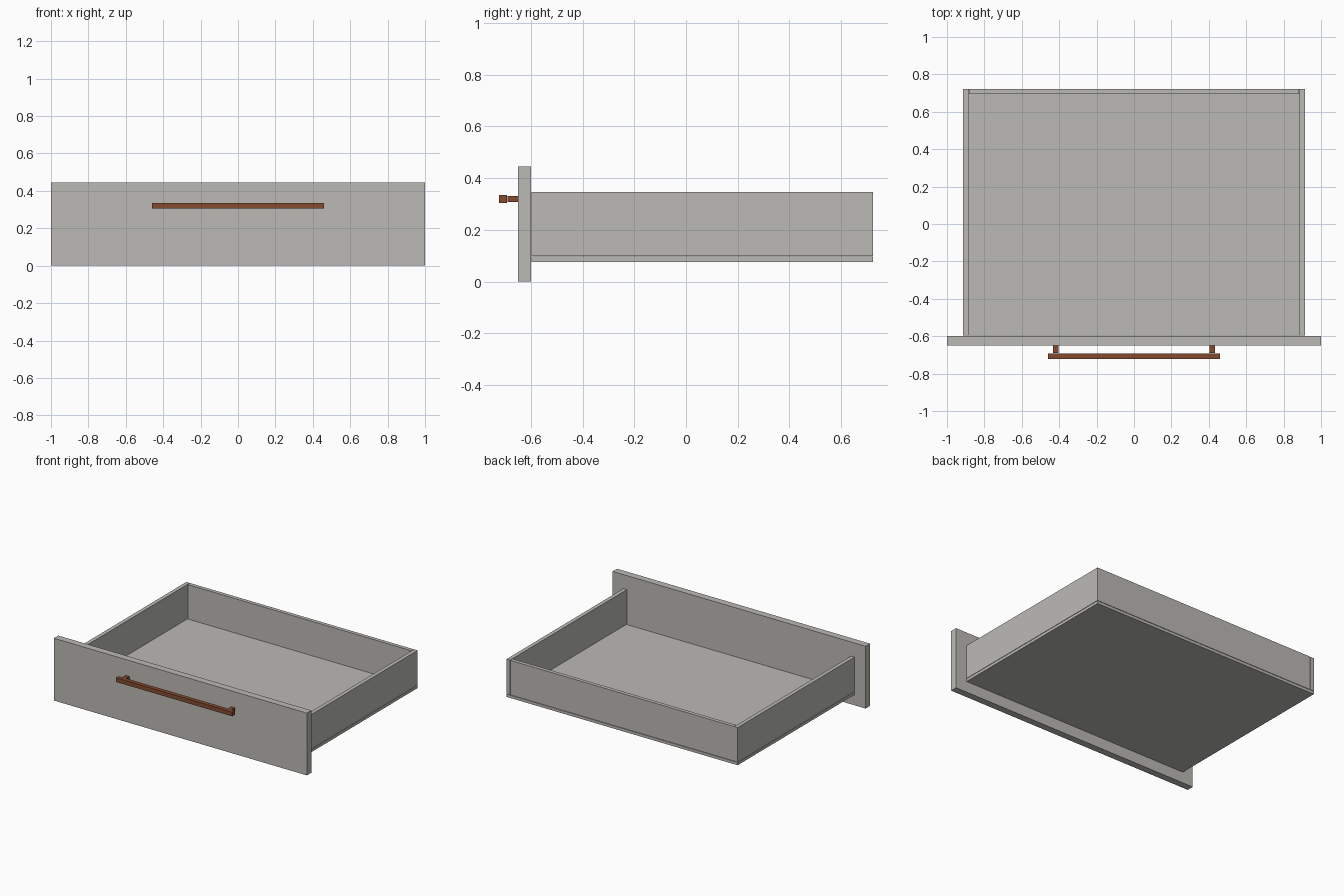
import bpy

cube = bpy.data.objects.get("Cube")
if cube:
    bpy.data.objects.remove(cube, do_unlink=True)


def make_material(name, rgb):
    mat = bpy.data.materials.new(name)
    mat.use_nodes = True
    mat.diffuse_color = (*rgb, 1)
    mat.node_tree.nodes["Principled BSDF"].inputs["Base Color"].default_value = (*rgb, 1)
    return mat


def box(name, x, y, z, mat):
    """Flat-sided board spanning the given (low, high) ranges."""
    spans = (x, y, z)
    bpy.ops.mesh.primitive_cube_add(size=1, location=[(a + b) / 2 for a, b in spans])
    obj = bpy.context.object
    obj.name = name
    obj.scale = [b - a for a, b in spans]
    bpy.ops.object.transform_apply(location=False, rotation=False, scale=True)
    obj.data.materials.append(mat)
    return obj


grey = make_material("warm grey board", (0.50, 0.49, 0.46))
brown = make_material("brown handle", (0.23, 0.07, 0.03))

# Drawer boards, separated by hairline joints
depth = (-0.597, 0.722)
wall_height = (0.1, 0.346)
box("front_panel", (-1, 1), (-0.65, -0.6), (0, 0.445), grey)
box("bottom_panel", (-0.914, 0.914), depth, (0.077, 0.097), grey)
box("back_panel", (-0.883, 0.883), (0.695, 0.722), wall_height, grey)

# Handle bar
box("handle_bar", (-0.46, 0.46), (-0.722, -0.692), (0.305, 0.335), brown)

# Mirrored side walls and handle posts
for label, side in (("right", -1), ("left", 1)):
    def mirrored(inner, outer):
        return tuple(sorted((side * inner, side * outer)))
    box(label + "_side_panel", mirrored(0.886, 0.914), depth, wall_height, grey)
    box(label + "_handle_post", mirrored(0.404, 0.432), (-0.69, -0.65), (0.308, 0.332), brown)
